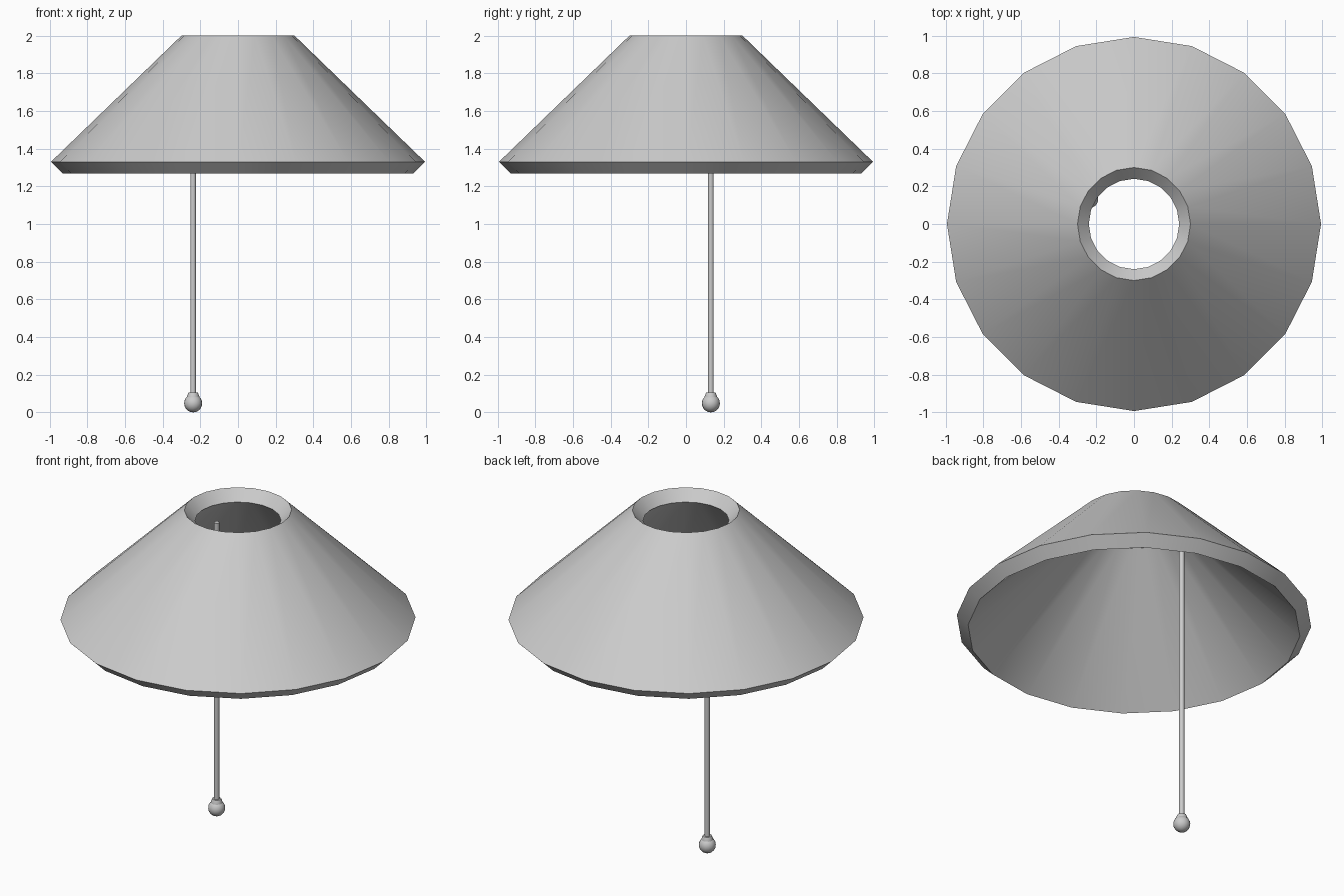
import bpy, bmesh, math

if "Cube" in bpy.data.objects:
    bpy.data.objects.remove(bpy.data.objects["Cube"])


def lathe(name, profile, sides, centre=(0, 0), closed=False):
    """Revolve an (r, z) profile around a vertical axis."""
    bm = bmesh.new()
    rings = []
    for r, z in profile:
        if r == 0:
            rings.append([bm.verts.new((0, 0, z))] * sides)
        else:
            rings.append([bm.verts.new((r * math.cos(math.tau * i / sides),
                                        r * math.sin(math.tau * i / sides), z))
                          for i in range(sides)])
    pairs = list(zip(rings, rings[1:]))
    if closed:
        pairs.append((rings[-1], rings[0]))
    for a, b in pairs:
        for i in range(sides):
            j = (i + 1) % sides
            bm.faces.new(list(dict.fromkeys((a[i], a[j], b[j], b[i]))))
    bmesh.ops.recalc_face_normals(bm, faces=bm.faces[:])
    mesh = bpy.data.meshes.new(name)
    bm.to_mesh(mesh)
    bm.free()
    ob = bpy.data.objects.new(name, mesh)
    ob.location = (centre[0], centre[1], 0)
    bpy.context.collection.objects.link(ob)
    bpy.ops.object.select_all(action='DESELECT')
    ob.select_set(True)
    bpy.context.view_layer.objects.active = ob
    bpy.ops.object.shade_smooth_by_angle(angle=math.radians(35))
    return ob


# Thick conical shade, open at top and bottom
lathe("shade", [(0.993, 1.33), (0.30, 2.0), (0.24, 1.937), (0.93, 1.268)],
      20, closed=True)

# Pull cord hanging off-centre inside the shade
pull = (-0.238, 0.132)
lathe("pull_cord", [(0, 0.09), (0.015, 0.09), (0.015, 1.81), (0, 1.81)], 12, pull)

# Collar joining cord and ball
lathe("pull_collar", [(0, 0.07), (0.034, 0.07), (0.033, 0.085),
                      (0.025, 0.105), (0, 0.105)], 16, pull)

# Ball at the end of the cord
R = 0.048
ball = [(0 if k in (0, 10) else R * math.sin(math.pi * k / 10),
         R - R * math.cos(math.pi * k / 10)) for k in range(11)]
lathe("pull_ball", ball, 16, pull)
